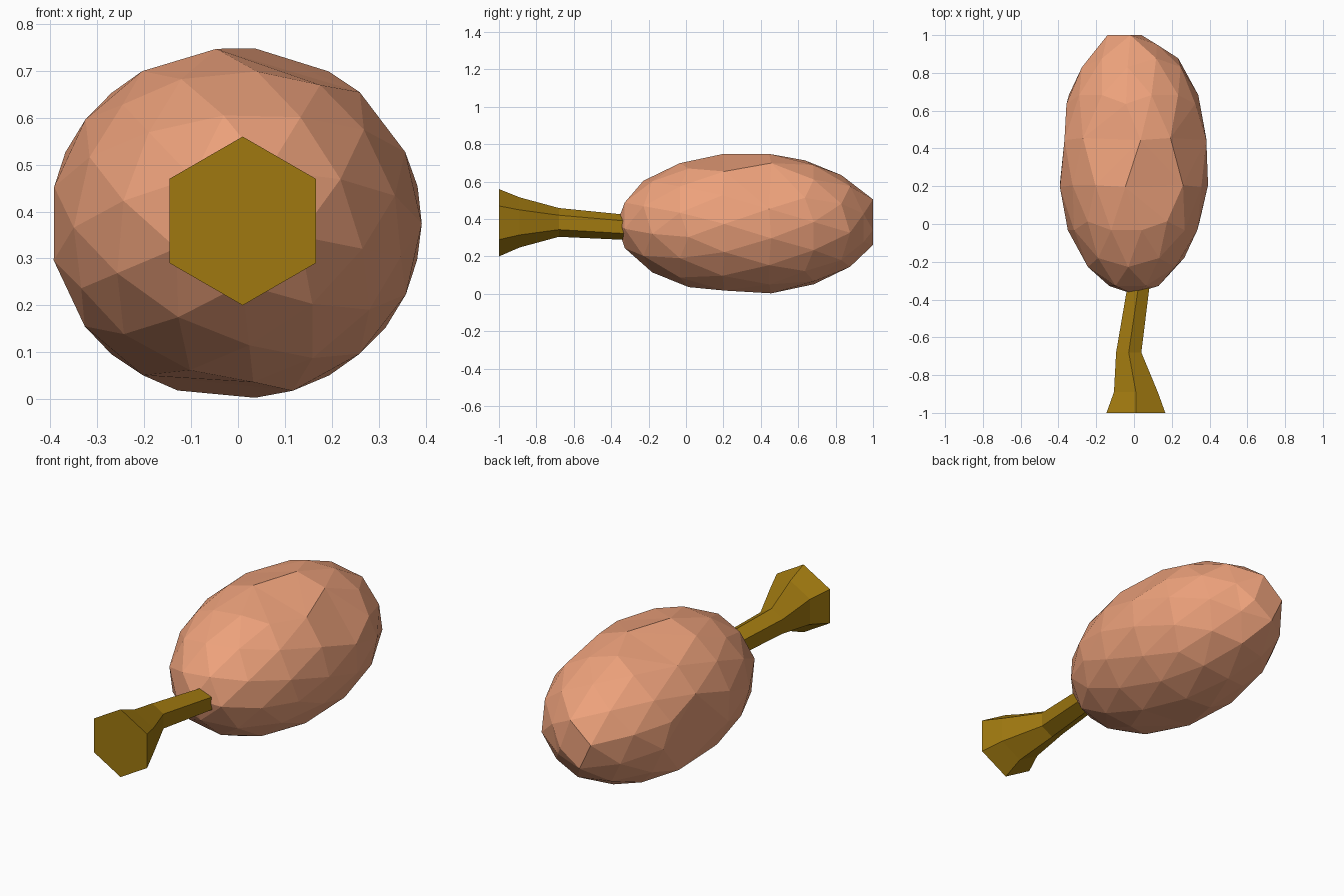
import bpy, bmesh
from math import radians, degrees, sin, cos, atan2, hypot

if "Cube" in bpy.data.objects:
    bpy.data.objects.remove(bpy.data.objects["Cube"])


def material(name, color):
    m = bpy.data.materials.new(name)
    m.diffuse_color = (*color, 1)
    m.use_nodes = True
    m.node_tree.nodes["Principled BSDF"].inputs["Base Color"].default_value = m.diffuse_color
    return m


def finish(bm, name, mat):
    bmesh.ops.recalc_face_normals(bm, faces=bm.faces)
    me = bpy.data.meshes.new(name)
    bm.to_mesh(me)
    bm.free()
    me.materials.append(mat)
    ob = bpy.data.objects.new(name, me)
    bpy.context.collection.objects.link(ob)
    return ob


# Meat: three-way split icosahedron, stretched along y
bm = bmesh.new()
bmesh.ops.create_icosphere(bm, subdivisions=1, radius=1)
bmesh.ops.subdivide_edges(bm, edges=bm.edges[:], cuts=2, use_grid_fill=True)
missing, flattened = [], []
for v in bm.verts:
    p = v.co.normalized()
    r = hypot(p.x, p.y)
    a = atan2(p.y, p.x) + radians(24)
    deg = round(degrees(a)) % 360
    v.co = (-0.005 + 0.403 * r * cos(a), 0.325 + 0.695 * p.z, 0.375 + 0.381 * r * sin(a))
    # Irregular missing corners around the middle
    if abs(p.z) < 0.3 and any(abs(deg - m) < 4 for m in (36, 72, 108, 180, 204, 264)):
        missing.append(v)
    # Slanted flat cuts at the far end
    if p.z > 0.99:
        v.co = (0.04, 1.0, 0.34)
    elif p.z > 0.88:
        if 80 < deg < 250:
            v.co.y = 1.0
        else:
            v.co.y = 0.95
bmesh.ops.dissolve_verts(bm, verts=missing)
bmesh.ops.triangulate(bm, faces=bm.faces[:])
finish(bm, "meat", material("roast_meat", (0.85, 0.36, 0.20)))

# Bone: hexagonal sections (x, y, z, radius) from the knob into the meat
sections = [(0.01, -1.0, 0.38, 0.18), (0.01, -0.89, 0.382, 0.134),
            (-0.028, -0.68, 0.382, 0.077), (0.043, -0.2, 0.347, 0.064)]
bm = bmesh.new()
rings = [[bm.verts.new((x + r * sin(radians(60 * i)), y, z + r * cos(radians(60 * i))))
          for i in range(6)] for x, y, z, r in sections]
for lo, hi in zip(rings, rings[1:]):
    for i in range(6):
        j = (i + 1) % 6
        bm.faces.new((lo[i], lo[j], hi[j], hi[i]))
bm.faces.new(rings[0])
bm.faces.new(rings[-1])
finish(bm, "bone", material("bone", (0.35, 0.19, 0.005)))
